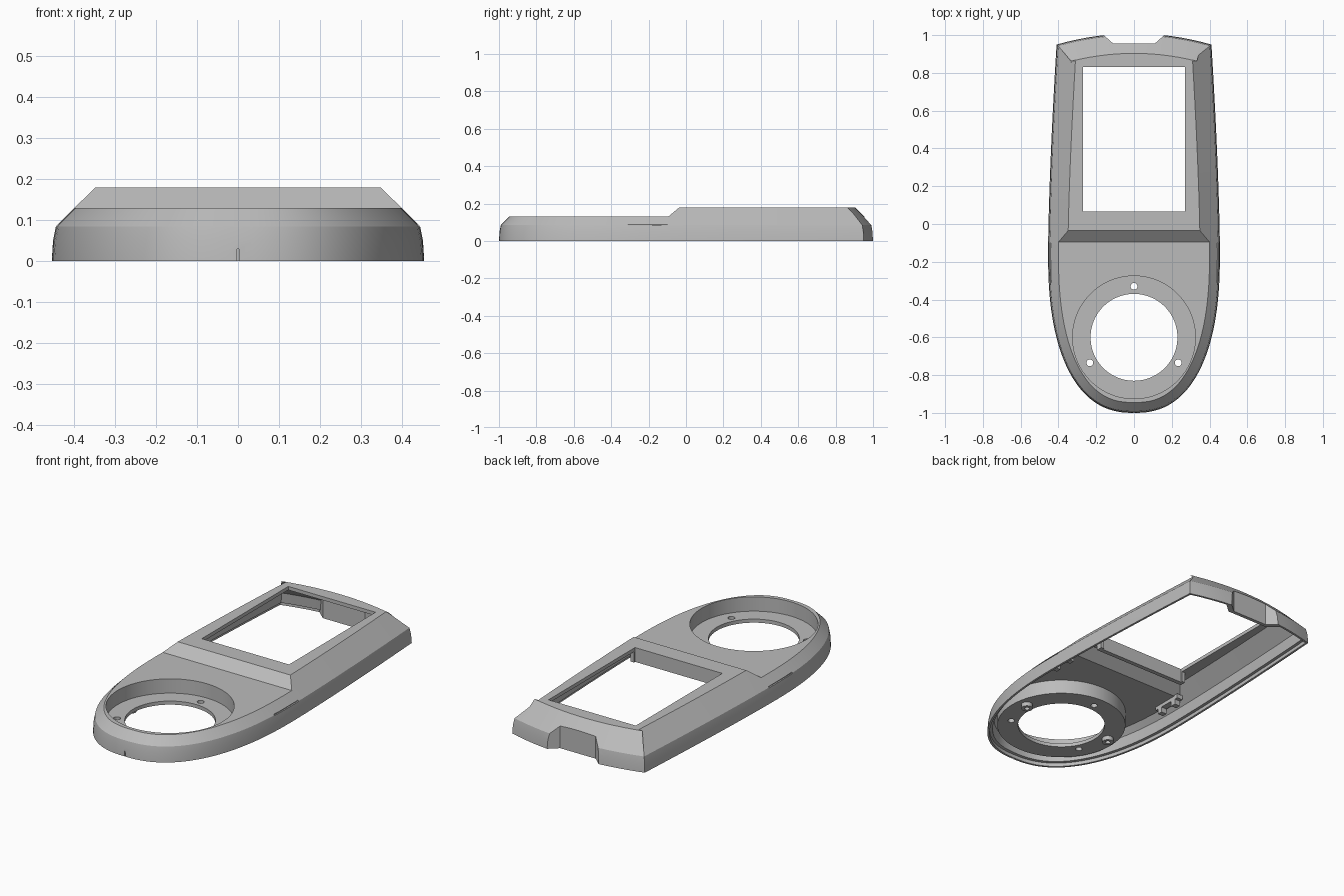
import bpy, bmesh
from math import sin, cos, pi
from mathutils import Vector

cube = bpy.data.objects.get("Cube")
if cube:
    bpy.data.objects.remove(cube, do_unlink=True)

grey = bpy.data.materials.new("plain grey plastic")
grey.use_nodes = True
grey.diffuse_color = (0.5, 0.5, 0.5, 1)
grey.node_tree.nodes["Principled BSDF"].inputs["Base Color"].default_value = (0.5, 0.5, 0.5, 1)


def loft(name, rings):
    """Closed solid through rings of equal point count."""
    bm = bmesh.new()
    loops = [[bm.verts.new(p) for p in ring] for ring in rings]
    n = len(loops[0])
    for a, b in zip(loops, loops[1:]):
        for i in range(n):
            j = (i + 1) % n
            bm.faces.new((a[i], a[j], b[j], b[i]))
    bm.faces.new(loops[0])
    bm.faces.new(loops[-1])
    bmesh.ops.recalc_face_normals(bm, faces=bm.faces)
    mesh = bpy.data.meshes.new(name)
    bm.to_mesh(mesh)
    bm.free()
    mesh.materials.append(grey)
    obj = bpy.data.objects.new(name, mesh)
    bpy.context.collection.objects.link(obj)
    return obj


def prism_z(name, pts, lo, hi):
    return loft(name, [[(x, y, z) for x, y in pts] for z in (lo, hi)])


def prism_x(name, pts, half):
    return loft(name, [[(x, y, z) for y, z in pts] for x in (-half, half)])


def box(name, x0, x1, y0, y1, z0, z1):
    return prism_z(name, [(x0, y0), (x1, y0), (x1, y1), (x0, y1)], z0, z1)


def disc(name, x, y, r, lo, hi, n=32):
    pts = [(x + r * cos(2 * pi * i / n), y + r * sin(2 * pi * i / n)) for i in range(n)]
    return prism_z(name, pts, lo, hi)


def cut(target, *cutters):
    for c in cutters:
        c.hide_render = True
        mod = target.modifiers.new("cut", "BOOLEAN")
        mod.operation = "DIFFERENCE"
        mod.solver = "EXACT"
        mod.object = c
        bpy.context.view_layer.objects.active = target
        bpy.ops.object.modifier_apply(modifier=mod.name)
        bpy.data.objects.remove(c, do_unlink=True)


def footprint():
    """Rounded nose, gently tapering sides, bowed back; counterclockwise."""
    right = []
    for i in range(33):
        t = pi / 2 * i / 32
        right.append((0.455 * sin(t) ** (2 / 2.4), -0.15 - 0.85 * max(cos(t), 0) ** (2 / 2.4)))
    for i in range(1, 13):
        s = i / 12
        right.append((0.455 - 0.045 * s ** 1.5, -0.15 + 1.1 * s))
    for i in range(1, 9):
        s = 1 - i / 8
        right.append((0.41 * s, 0.95 + 0.0585 * (1 - s * s)))
    return [Vector(p) for p in right + [(-x, y) for x, y in right[-2:0:-1]]]


OUTLINE = footprint()


def ring(z, inset):
    pts = []
    for i, p in enumerate(OUTLINE):
        a = (p - OUTLINE[i - 1]).normalized()
        b = (OUTLINE[(i + 1) % len(OUTLINE)] - p).normalized()
        m = Vector((-a.y - b.y, a.x + b.x)) / (1 + a.dot(b))
        q = p + m * inset
        pts.append((q.x, q.y, z))
    return pts


def step(deck, foot, top, head):
    """Removes the space above the low front deck and its ramp."""
    return prism_x("step_cutter", [(-1.2, deck), (foot, deck), (head, top),
                                   (head + 0.06, top + 0.05), (-1.2, top + 0.05)], 0.7)


def notch(grow):
    y = 0.955 - grow
    w = 0.11 + grow
    return prism_z("notch_cutter", [(-w, y), (w, y), (w + 0.067, y + 0.06), (w + 0.067, 1.1),
                                    (-w - 0.067, 1.1), (-w - 0.067, y + 0.06)], -0.1, 0.4)


# Outer form
body = loft("upper_housing", [ring(0, 0), ring(0.05, 0.003), ring(0.085, 0.01), ring(0.18, 0.105)])
cut(body, step(0.13, -0.095, 0.18, -0.035), notch(0))

# Hollow inside, leaving the dial cup, bosses and window lip standing
cavity = loft("cavity_cutter", [ring(-0.02, 0.012), ring(0.02, 0.012), ring(0.021, 0.028),
                                ring(0.08, 0.036), ring(0.16, 0.112)])
cut(cavity, step(0.11, -0.085, 0.16, -0.025), notch(0.02),
    disc("cup", 0, -0.6, 0.34, 0.03, 0.3, 96),
    box("window_lip", -0.29, 0.29, 0.04, 0.075, 0.1, 0.3))
for s in (-1, 1):
    cut(cavity, disc("boss", s * 0.28, -0.55, 0.03, 0.006, 0.08))
cut(body, cavity)

# Openings: screen window, dial recess, dial hole
cut(body, box("window_cutter", -0.27, 0.27, 0.065, 0.83, 0.05, 0.3),
    disc("recess_cutter", 0, -0.6, 0.325, 0.05, 0.3, 96),
    disc("dial_hole_cutter", 0, -0.6, 0.23, -0.1, 0.3, 96))

# Screw holes around the dial
for k in range(3):
    a = pi / 2 + k * 2 * pi / 3
    cut(body, disc("screw_cutter", 0.27 * cos(a), -0.6 + 0.27 * sin(a), 0.018, -0.1, 0.2, 20))

# Boss bores, side grooves, nose seam
for s in (-1, 1):
    cut(body, disc("bore_cutter", s * 0.28, -0.55, 0.014, -0.1, 0.035, 20))
    x0, x1 = sorted((s * 0.437, s * 0.48))
    cut(body, box("groove_cutter", x0, x1, -0.31, -0.1, 0.083, 0.089))
cut(body, box("seam_cutter", -0.003, 0.003, -1.02, -0.993, -0.01, 0.03))

bpy.ops.object.select_all(action="DESELECT")
body.select_set(True)
bpy.context.view_layer.objects.active = body
bpy.ops.object.shade_smooth_by_angle(angle=0.35)

# Inner side clips under the front deck
for side, s in (("left", 1), ("right", -1)):
    for part, y0, y1, z0 in (("rail", -0.24, -0.06, 0.09), ("front_prong", -0.22, -0.19, 0.06),
                             ("back_prong", -0.11, -0.08, 0.06)):
        x0, x1 = sorted((s * 0.35, s * 0.385))
        box(f"{side}_clip_{part}", x0, x1, y0, y1, z0, 0.115)
